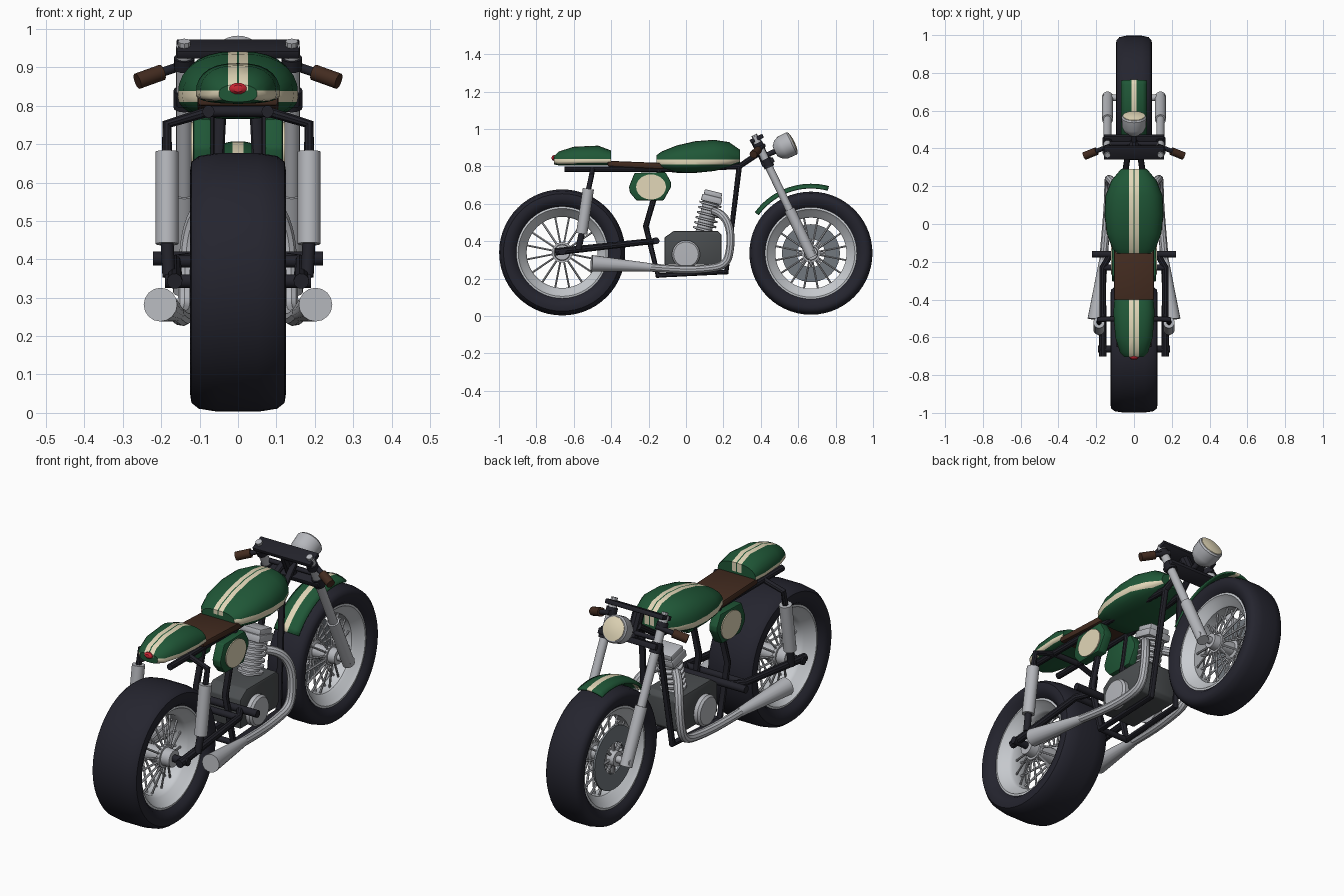
import bpy, bmesh, math
from mathutils import Vector, Matrix

if "Cube" in bpy.data.objects:
    bpy.data.objects.remove(bpy.data.objects["Cube"])

def mat(name, c):
    m = bpy.data.materials.new(name)
    m.diffuse_color = (*c, 1)
    m.use_nodes = True
    m.node_tree.nodes["Principled BSDF"].inputs["Base Color"].default_value = m.diffuse_color
    return m

GREEN = mat("racing_green", (0.014, 0.095, 0.038))
CREAM = mat("cream", (0.76, 0.68, 0.48))
TYRE = mat("tyre_black", (0.018, 0.018, 0.028))
FRAME = mat("frame_black", (0.016, 0.016, 0.023))
BROWN = mat("brown_leather", (0.055, 0.024, 0.014))
STEEL = mat("steel", (0.46, 0.47, 0.50))
RIM = mat("bright_rim", (0.58, 0.60, 0.63))
ENGINE = mat("engine_grey", (0.07, 0.076, 0.08))
DISC = mat("disc_grey", (0.17, 0.19, 0.21))
RED = mat("red", (0.60, 0.02, 0.035))

def finish(name, bm, mats, angle=35):
    bmesh.ops.recalc_face_normals(bm, faces=bm.faces)
    me = bpy.data.meshes.new(name)
    bm.to_mesh(me)
    bm.free()
    for m in mats:
        me.materials.append(m)
    ob = bpy.data.objects.new(name, me)
    bpy.context.collection.objects.link(ob)
    bpy.ops.object.select_all(action='DESELECT')
    ob.select_set(True)
    bpy.context.view_layer.objects.active = ob
    bpy.ops.object.shade_smooth_by_angle(angle=math.radians(angle))
    return ob

def lathe(name, prof, loc, axis, m, n=32, closed=False, scale=(1, 1, 1)):
    """Spin (height, radius) points around an axis direction."""
    bm = bmesh.new()
    M = (Matrix.Translation(loc) @ Vector(axis).to_track_quat('Z', 'Y').to_matrix().to_4x4()
         @ Matrix.Diagonal((*scale, 1)))
    rings = []
    for i in range(n):
        a = 2 * math.pi * i / n
        rings.append([bm.verts.new(M @ Vector((r * math.cos(a), r * math.sin(a), h))) for h, r in prof])
    k = len(prof)
    for i in range(n):
        A, B = rings[i], rings[(i + 1) % n]
        for j in range(k if closed else k - 1):
            bm.faces.new((A[j], B[j], B[(j + 1) % k], A[(j + 1) % k]))
    bmesh.ops.remove_doubles(bm, verts=bm.verts, dist=1e-5)
    return finish(name, bm, [m])

def rod(name, a, b, r, m, n=16, r2=None):
    a, b = Vector(a), Vector(b)
    return lathe(name, [(0, 0), (0, r), ((b - a).length, r2 or r), ((b - a).length, 0)], a, b - a, m, n)

def tube(name, pts, r, m, smooth=False):
    """Swept round tube; points may hold a fourth value as a radius factor."""
    cu = bpy.data.curves.new(name, 'CURVE')
    cu.dimensions = '3D'
    cu.bevel_depth, cu.bevel_resolution, cu.use_fill_caps = r, 3, True
    sp = cu.splines.new('NURBS' if smooth else 'POLY')
    sp.points.add(len(pts) - 1)
    for p, q in zip(sp.points, pts):
        p.co = (*q[:3], 1)
        p.radius = q[3] if len(q) > 3 else 1
    if smooth:
        sp.order_u, sp.use_endpoint_u, sp.resolution_u = 3, True, 6
    tmp = bpy.data.objects.new(name + "_path", cu)
    bpy.context.collection.objects.link(tmp)
    me = bpy.data.meshes.new_from_object(tmp.evaluated_get(bpy.context.evaluated_depsgraph_get()))
    bpy.data.objects.remove(tmp)
    bm = bmesh.new()
    bm.from_mesh(me)
    for f in bm.faces:
        f.material_index = 0
    return finish(name, bm, [m])

def prism(name, pts, x0, x1, m, bevel=0.0, rot=0, loc=(0, 0, 0)):
    """Extrude a (y, z) outline along x, then tilt about x."""
    bm = bmesh.new()
    M = Matrix.Translation(loc) @ Matrix.Rotation(rot, 4, 'X')
    f = bm.faces.new([bm.verts.new(M @ Vector((x0, y, z))) for y, z in pts])
    g = bmesh.ops.extrude_face_region(bm, geom=[f])
    bmesh.ops.translate(bm, vec=(x1 - x0, 0, 0), verts=[v for v in g['geom'] if isinstance(v, bmesh.types.BMVert)])
    if bevel:
        bmesh.ops.bevel(bm, geom=bm.edges[:], offset=bevel, segments=2, affect='EDGES', profile=0.5)
    return finish(name, bm, [m])

def rect(w, h):
    return [(-w, -h), (w, -h), (w, h), (-w, h)]

def striped_shell(name, stations, band):
    """Loft of rounded sections, cut along stripe lines and coloured by position."""
    bm = bmesh.new()
    n, rings = 28, []
    for y, w, zb, zm, zt in stations:
        ring = []
        for i in range(n):
            c, s = math.cos(2 * math.pi * i / n), math.sin(2 * math.pi * i / n)
            x = math.copysign(abs(c) ** 0.8, c) * w
            z = zm + math.copysign(abs(s) ** 0.85, s) * ((zt - zm) if s > 0 else (zm - zb))
            ring.append(bm.verts.new((x, y, z)))
        rings.append(ring)
    for A, B in zip(rings, rings[1:]):
        for i in range(n):
            bm.faces.new((A[i], A[(i + 1) % n], B[(i + 1) % n], B[i]))
    bm.faces.new(rings[0])
    bm.faces.new(rings[-1])
    cuts = [((x, 0, 0), (1, 0, 0)) for x in (-.026, -.003, .003, .026)] + [((0, 0, z), (0, 0, 1)) for z in band]
    for co, no in cuts:
        bmesh.ops.bisect_plane(bm, geom=bm.verts[:] + bm.edges[:] + bm.faces[:], plane_co=co, plane_no=no)
    bmesh.ops.recalc_face_normals(bm, faces=bm.faces)
    for f in bm.faces:
        c = f.calc_center_median()
        top = .003 < abs(c.x) < .026 and c.z > band[1]
        side = band[0] < c.z < band[1] and abs(f.normal.x) > 0.4
        f.material_index = 1 if top or side else 0
    return finish(name, bm, [GREEN, CREAM], 40)

# wheels
def wheel(tag, y, z, R, hw, hub_r, hub_w):
    c, X = (0, y, z), (1, 0, 0)
    half = [(hw * .72, .243), (hw * .92, .262), (hw, .29), (hw * .97, R - .024), (hw * .82, R - .009), (hw * .42, R - .001)]
    lathe(tag + "_tyre", half + [(-x, r) for x, r in reversed(half)], c, X, TYRE, 56, True)
    half = [(hw * .74, .247), (hw * .76, .235), (hw * .6, .222), (hw * .4, .198), (hw * .3, .19)]
    lathe(tag + "_rim", half + [(-x, r) for x, r in reversed(half)], c, X, RIM, 56, True)
    w = hub_w
    lathe(tag + "_hub", [(-w, 0), (-w, hub_r * .75), (-w * .6, hub_r * .8), (-w * .6, hub_r), (-w * .45, hub_r),
          (-w * .4, hub_r * .7), (w * .4, hub_r * .7), (w * .45, hub_r), (w * .6, hub_r), (w * .6, hub_r * .8),
          (w, hub_r * .75), (w, 0)], c, X, STEEL, 24)
    for s in (-1, 1):
        for i in range(16):
            a = 2 * math.pi * (i + .5) / 16
            d = Vector((0, math.cos(a), math.sin(a)))
            rod(tag + "_spoke", Vector((s * w * .52, y, z)) + d * hub_r * .85,
                Vector((s * .012, y, z)) + d * .195, .0055, STEEL, 6)

RY, RZ, FY, FZ = -.662, .34, .668, .336
wheel("rear", RY, RZ, .338, .125, .055, .11)
wheel("front", FY, FZ, .33, .095, .048, .09)
lathe("brake_disc", [(-.005, .075), (-.005, .155), (.005, .155), (.005, .075)], (-.066, FY, FZ), (1, 0, 0), DISC, 40, True)
for i in range(8):
    a = math.pi * i / 4
    d = Vector((0, math.cos(a), math.sin(a)))
    rod("disc_carrier", Vector((-.066, FY, FZ)) + d * .03, Vector((-.066, FY, FZ)) + d * .08, .007, STEEL, 6)
rod("front_axle", (-.165, FY, FZ), (.165, FY, FZ), .018, STEEL)
rod("rear_axle", (-.19, RY, RZ + .003), (.19, RY, RZ + .003), .018, FRAME)

# front fender with centre stripe
bm = bmesh.new()
cols, rows = [-.07, -.045, -.014, .014, .045, .07], []
for i in range(19):
    a = math.radians(144 - 69 * i / 18)
    rows.append([bm.verts.new((x, FY + (.372 - 3.5 * x * x) * math.cos(a), FZ + (.372 - 3.5 * x * x) * math.sin(a))) for x in cols])
for A, B in zip(rows, rows[1:]):
    for j in range(5):
        bm.faces.new((A[j], A[j + 1], B[j + 1], B[j])).material_index = 1 if j == 2 else 0
fender = finish("front_fender", bm, [GREEN, CREAM])
fender.modifiers.new("thickness", 'SOLIDIFY').thickness = .01

# tank, tail, seat
striped_shell("fuel_tank", [(-.157, .09, .80, .825, .86), (-.13, .115, .775, .825, .88), (-.05, .145, .766, .825, .912),
              (.05, .157, .765, .825, .935), (.15, .152, .775, .828, .942), (.23, .12, .795, .832, .93),
              (.29, .07, .82, .842, .888)], (.81, .838))
striped_shell("tail_cowl", [(-.705, .05, .81, .83, .855), (-.68, .075, .805, .828, .88), (-.6, .1, .805, .828, .905),
              (-.47, .11, .805, .83, .911), (-.40, .105, .805, .83, .885)], (.812, .84))
prism("seat", [(-.42, .80), (-.12, .785), (-.12, .818), (-.42, .83)], -.105, .105, BROWN, .008)
lathe("tail_light", [(-.01, 0), (-.01, .015), (.004, .015), (.012, .009), (.014, 0)], (0, -.705, .845), (0, -1, 0), RED, 16, scale=(1.5, 1, 1))

# engine
prism("engine_block", [(-.115, .275), (.17, .275), (.19, .295), (.19, .435), (.17, .455), (-.065, .455), (-.115, .42)], -.095, .095, ENGINE, .006)
up = Vector((0, .25, 1)).normalized()
prof = [(0, 0), (0, .042)]
for i in range(6):
    h = .02 + i * .028
    prof += [(h, .042), (h + .002, .06), (h + .012, .06), (h + .014, .042)]
lathe("cylinder_fins", prof + [(.2, .042), (.2, 0)], (0, .09, .435), up, STEEL, 24)
prism("cylinder_head", rect(.055, .018), -.062, .062, STEEL, .005, -.245, Vector((0, .09, .435)) + up * .195)
prism("head_cover", rect(.048, .014), -.055, .055, STEEL, .005, -.245, Vector((0, .09, .435)) + up * .225)

# frame centre pieces
tube("head_tube", [(0, .435, .81), (0, .372, .94)], .028, FRAME)
rod("peg_bar", (-.222, -.16, .402), (.222, -.16, .402), .018, FRAME)
rod("swingarm_bridge", (-.165, -.23, .395), (.165, -.23, .395), .016, FRAME)
rod("lower_cross_bar", (-.08, -.15, .217), (.08, -.15, .217), .014, FRAME)
rod("seat_cross_bar", (-.077, -.50, .785), (.077, -.50, .785), .014, FRAME)
tilt = math.atan2(.43, .9)
prism("top_clamp", rect(.038, .011), -.16, .16, FRAME, .004, tilt, (0, .378, .948))
prism("lower_clamp", rect(.035, .014), -.16, .16, FRAME, .004, tilt, (0, .437, .822))

# headlight
ax = Vector((0, .9, .43)).normalized()
hl = Vector((0, .485, .885))
lathe("headlight_shell", [(-.012, 0), (-.01, .03), (.01, .053), (.035, .064), (.088, .066), (.096, .06), (.09, 0)], hl, ax, STEEL, 28)
lathe("headlight_lens", [(.085, 0), (.085, .058), (.098, .056), (.104, .03), (.106, 0)], hl, ax, CREAM, 28)
rod("headlight_bracket", (-.13, .425, .855), (.13, .425, .855), .011, FRAME)
rod("headlight_stem", (0, .42, .855), (0, .49, .887), .014, FRAME)

# mirrored parts
for s in (-1, 1):
    def P(x, y, z, *r):
        return (s * x, y, z, *r)
    tube("frame_loop", [P(.025, .41, .885), P(.045, .285, .80), P(.075, .215, .235), P(.08, -.15, .217),
                        P(.08, -.215, .48), P(.078, -.165, .65), P(.077, -.14, .78)], .016, FRAME)
    tube("seat_rail", [P(.045, .285, .80), P(.077, -.1, .785), P(.077, -.65, .785)], .016, FRAME)
    tube("swingarm", [P(.13, -.17, .40), P(.165, -.23, .395), P(.165, -.70, .343, 1.2)], .017, FRAME)
    # rear shock
    tube("shock_mount", [P(.077, -.50, .785), P(.185, -.505, .752), P(.185, -.525, .66)], .014, FRAME)
    rod("shock_body", P(.185, -.522, .68), P(.185, -.558, .44), .03, STEEL, 20)
    rod("shock_foot", P(.185, -.556, .45), P(.18, -.575, .355), .017, FRAME)
    # fork
    rod("fork_tube", P(.14, .368, .955), P(.14, .56, .555), .021, STEEL, 20)
    rod("fork_leg", P(.14, .553, .57), P(.14, .675, .315), .029, STEEL, 20)
    rod("fork_cap", P(.14, .375, .945), P(.14, .364, .968), .016, STEEL, 8)
    rod("lower_clamp_ring", P(.14, .425, .84), P(.14, .447, .795), .028, FRAME)
    # handlebar and grip
    rod("bar_clamp", P(.14, .381, .925), P(.14, .395, .897), .027, FRAME)
    rod("handlebar", P(.125, .415, .912), P(.21, .382, .883), .012, FRAME)
    rod("grip", P(.198, .386, .887), P(.262, .36, .864), .021, BROWN)
    # exhaust and muffler
    tube("exhaust_pipe", [P(.05, .15, .56), P(.09, .19, .55), P(.125, .235, .48), P(.135, .24, .37), P(.135, .215, .27),
                          P(.138, .10, .25), P(.15, -.05, .247), P(.165, -.22, .262)], .022, STEEL, True)
    rod("muffler", P(.162, -.19, .26), P(.202, -.505, .282), .022, STEEL, 16, .044)
    # engine cover
    lathe("engine_cover", [(0, 0), (0, .075), (.025, .075), (.035, .066), (.037, 0)], P(.09, 0, .33), (s, 0, 0), STEEL, 28)
    # side panel with oval plate
    prism("side_panel", [(-.305, .69), (-.275, .765), (-.11, .77), (-.08, .715), (-.08, .69), (-.12, .618), (-.265, .618), (-.30, .66)],
          s * .07, s * .117, GREEN, .006)
    lathe("number_oval", [(0, 0), (0, .07), (.008, .07), (.008, 0)], P(.114, -.187, .69), (s, 0, 0), CREAM, 28, scale=(1.14, .96, 1))
